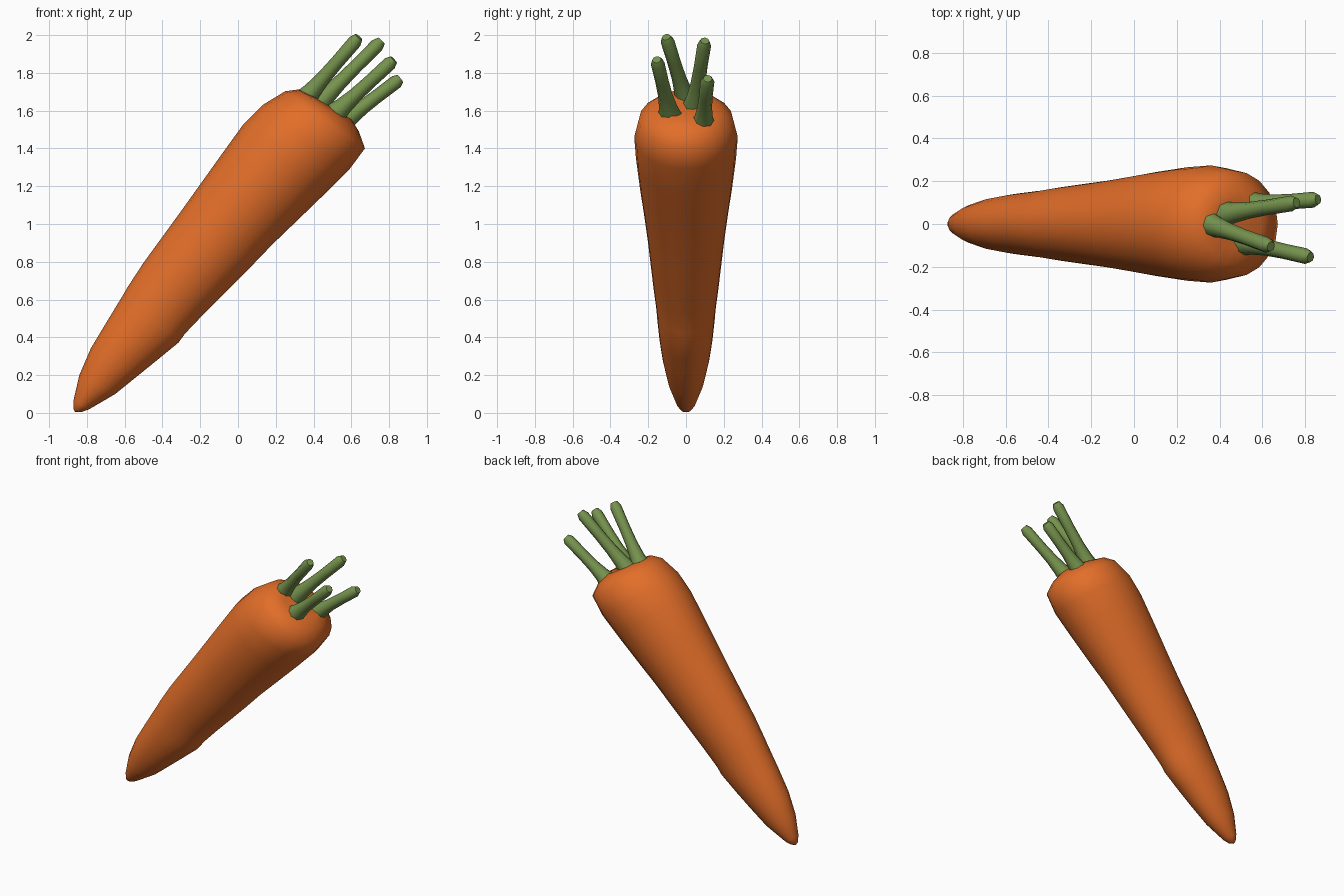
import bpy, bmesh, math
from mathutils import Vector

if "Cube" in bpy.data.objects:
    bpy.data.objects.remove(bpy.data.objects["Cube"])


def material(name, rgb):
    m = bpy.data.materials.new(name)
    m.diffuse_color = (*rgb, 1)
    m.use_nodes = True
    m.node_tree.nodes["Principled BSDF"].inputs["Base Color"].default_value = m.diffuse_color
    return m


orange = material("carrot orange", (0.76, 0.155, 0.022))
green = material("stem green", (0.18, 0.29, 0.075))


def loft(name, rings, mat, start=None, end=None, angle=60):
    """Skin a list of point rings, closing each end with a fan to a centre."""
    bm = bmesh.new()
    vr = [[bm.verts.new(p) for p in r] for r in rings]
    n = len(vr[0])
    for a, b in zip(vr, vr[1:]):
        for i in range(n):
            j = (i + 1) % n
            bm.faces.new((a[i], a[j], b[j], b[i]))
    for ring, c in ((vr[0], start), (vr[-1], end)):
        v = bm.verts.new(c)
        for i in range(n):
            bm.faces.new((ring[i], ring[(i + 1) % n], v))
    bmesh.ops.recalc_face_normals(bm, faces=bm.faces)
    me = bpy.data.meshes.new(name)
    bm.to_mesh(me)
    bm.free()
    me.materials.append(mat)
    ob = bpy.data.objects.new(name, me)
    bpy.context.collection.objects.link(ob)
    bpy.ops.object.select_all(action='DESELECT')
    ob.select_set(True)
    bpy.context.view_layer.objects.active = ob
    bpy.ops.object.shade_smooth_by_angle(angle=math.radians(angle))
    return ob


# Root: upper edge (x, z), lower edge (x, z), half width in y
sections = [
    (-.872, .022, -.830, .004, .025),
    (-.870, .070, -.790, .018, .048),
    (-.840, .200, -.650, .100, .092),
    (-.780, .340, -.520, .205, .122),
    (-.690, .490, -.430, .278, .140),
    (-.605, .630, -.315, .372, .153),
    (-.585, .665, -.280, .420, .156),
    (-.500, .795, -.180, .525, .172),
    (-.300, 1.070, .060, .765, .203),
    (-.200, 1.210, .180, .890, .222),
    (-.100, 1.350, .310, 1.015, .243),
    (.030, 1.530, .465, 1.165, .265),
    (.130, 1.630, .590, 1.290, .274),
    (.250, 1.703, .672, 1.400, .250),
    (.320, 1.712, .640, 1.490, .190),
    (.390, 1.680, .600, 1.555, .115),
]
SIDES = 20
rings = []
for x1, z1, x2, z2, w in sections:
    hi, lo = Vector((x1, 0, z1)), Vector((x2, 0, z2))
    mid, half = (hi + lo) / 2, (hi - lo) / 2
    rings.append([mid + half * math.cos(t) + Vector((0, w * math.sin(t), 0))
                  for t in (2 * math.pi * i / SIDES for i in range(SIDES))])
loft("carrot_root", rings, orange, (-.862, 0, .004), (.475, 0, 1.595))

# Stems: base, tip; flared foot and chamfered end
stems = [((.35, 0, 1.655), (.64, -.105, 1.99)),
         ((.42, .045, 1.63), (.76, .10, 1.97)),
         ((.51, -.085, 1.58), (.825, -.155, 1.87)),
         ((.55, .09, 1.535), (.86, .115, 1.77))]
for k, (a, b) in enumerate(stems):
    a, b = Vector(a), Vector(b)
    d = (b - a).normalized()
    u = d.cross(Vector((0, 1, 0))).normalized()
    v = d.cross(u)
    rings = [[a.lerp(b, f) + (u * math.cos(t) + v * math.sin(t)) * r
              for t in (2 * math.pi * i / 8 for i in range(8))]
             for f, r in ((0, .062), (.15, .048), (.35, .039), (.6, .036),
                          (.93, .037), (1, .024))]
    loft("stem_%d" % (k + 1), rings, green, a, b)
